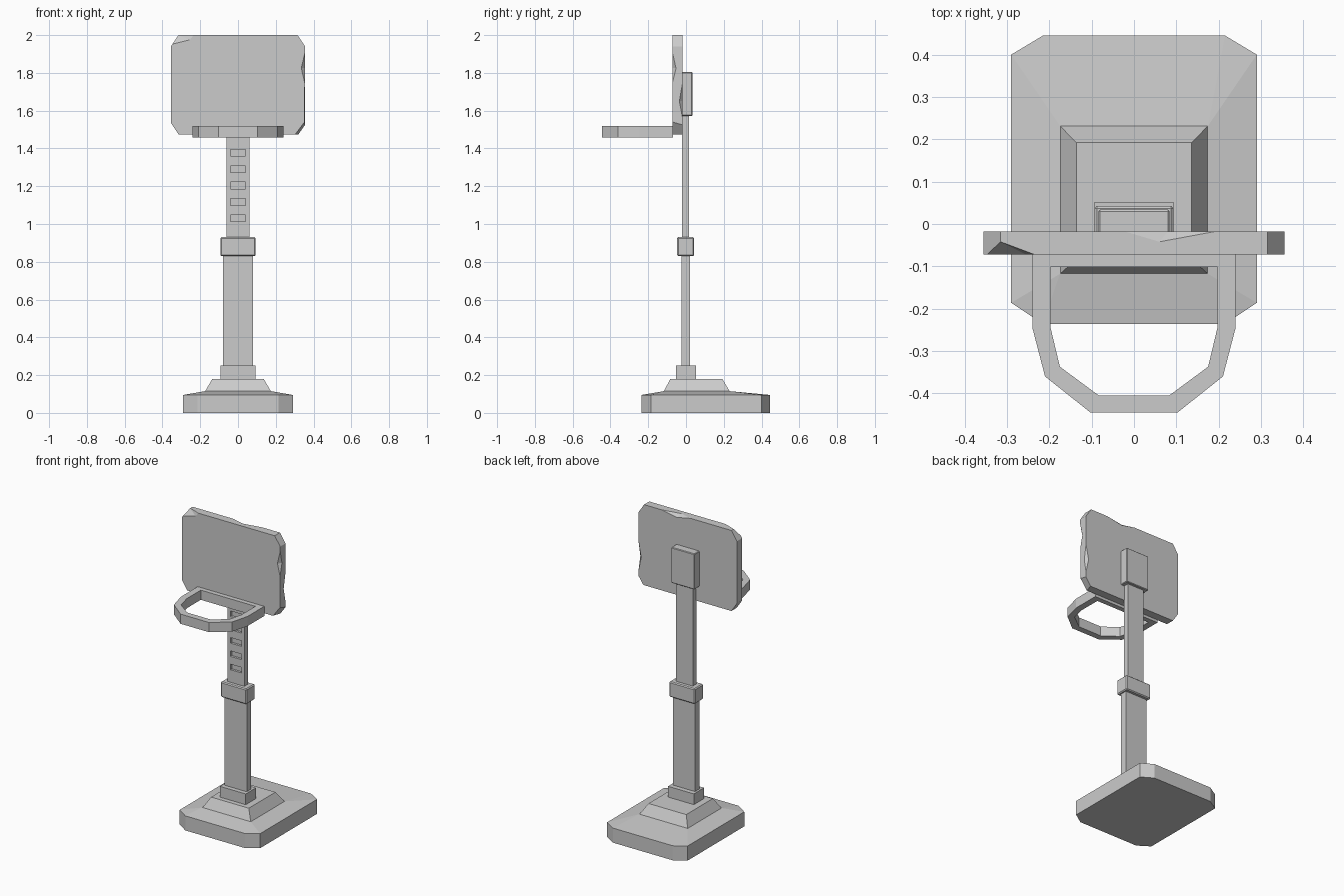
import bpy, bmesh

if "Cube" in bpy.data.objects:
    bpy.data.objects.remove(bpy.data.objects["Cube"])


def finish(bm, name):
    bmesh.ops.recalc_face_normals(bm, faces=bm.faces)
    me = bpy.data.meshes.new(name)
    bm.to_mesh(me)
    bm.free()
    ob = bpy.data.objects.new(name, me)
    bpy.context.collection.objects.link(ob)
    return ob


def add_hull(bm, pts):
    vs = [bm.verts.new(p) for p in pts]
    bmesh.ops.convex_hull(bm, input=vs)


def hull(name, pts):
    bm = bmesh.new()
    add_hull(bm, pts)
    bmesh.ops.dissolve_limit(bm, angle_limit=0.01, verts=bm.verts, edges=bm.edges)
    return finish(bm, name)


def rect(hx, y0, y1, z):
    return [(-hx, y0, z), (hx, y0, z), (hx, y1, z), (-hx, y1, z)]


def box(name, hx, y0, y1, z0, z1, bevel=0):
    ob = hull(name, rect(hx, y0, y1, z0) + rect(hx, y0, y1, z1))
    if bevel:
        m = ob.modifiers.new("bevel", 'BEVEL')
        m.width, m.segments = bevel, 1
    return ob


def cut(ob, cutter):
    cutter.hide_render = True
    cutter.hide_set(True)
    cutter.display_type = 'WIRE'
    m = ob.modifiers.new("cut", 'BOOLEAN')
    m.operation, m.solver, m.object = 'DIFFERENCE', 'EXACT', cutter


# Base: chamfered slab with sloped top, then a raised plinth
octagon = [(s * x, y) for s in (-1, 1)
           for x, y in ((0.215, -0.236), (0.29, -0.186), (0.29, 0.40), (0.215, 0.445))]
hull("base_slab", [(x, y, z) for z in (0, 0.095) for x, y in octagon]
     + rect(0.175, -0.118, 0.232, 0.115))
hull("base_plinth", rect(0.175, -0.118, 0.232, 0.113) + rect(0.136, -0.083, 0.192, 0.18))

# Column
box("base_collar", 0.093, -0.053, 0.052, 0.175, 0.25)
box("lower_pole", 0.08, -0.024, 0.021, 0.24, 0.84)
box("height_clamp", 0.093, -0.047, 0.043, 0.83, 0.93, 0.006)
upper = box("upper_pole", 0.06, -0.02, 0.016, 0.92, 1.6)
box("back_bracket", 0.084, -0.022, 0.034, 1.572, 1.804, 0.004)

# Height adjustment slots
bm = bmesh.new()
for i in range(5):
    z = 1.03 + i * 0.0867
    add_hull(bm, rect(0.04, -0.04, -0.005, z - 0.018) + rect(0.04, -0.04, -0.005, z + 0.018))
cut(upper, finish(bm, "slot_cutter"))

# Backboard with clipped corners
front = [(-0.315, 1.475), (0.303, 1.475), (0.352, 1.54), (0.355, 1.94),
         (0.315, 2.0), (-0.315, 2.0), (-0.355, 1.94), (-0.355, 1.535)]
back = list(front)
back[1:3] = [(0.32, 1.475), (0.355, 1.525)]
bm = bmesh.new()
fv = [bm.verts.new((x, -0.072, z)) for x, z in front]
bv = [bm.verts.new((x, -0.018, z)) for x, z in back]
bm.faces.new(fv)
bm.faces.new(bv[::-1])
for i in range(8):
    j = (i + 1) % 8
    bm.faces.new((fv[i], fv[j], bv[j], bv[i]))
board = finish(bm, "backboard")

# Worn chips along the board edges
bm = bmesh.new()
add_hull(bm, [(0.355, -0.072, 1.91), (0.355, -0.072, 1.74), (0.335, -0.072, 1.825),
              (0.355, -0.052, 1.825), (0.38, -0.09, 1.825)])
add_hull(bm, [(0.355, -0.018, 1.75), (0.355, -0.018, 1.56), (0.335, -0.018, 1.65),
              (0.355, -0.036, 1.65), (0.38, 0.0, 1.65)])
add_hull(bm, [(-0.02, -0.018, 2.0), (0.19, -0.018, 2.0), (0.08, -0.018, 1.98),
              (0.06, -0.042, 2.0), (0.08, 0.0, 2.03)])
add_hull(bm, [(-0.235, -0.072, 2.0), (-0.315, -0.042, 2.0), (-0.355, -0.072, 1.95),
              (-0.255, -0.072, 1.975), (-0.37, -0.10, 2.04)])
cut(board, finish(bm, "chip_cutter"))

# Hoop: flat-sided ring, closed at the board
outer = [(0.24, -0.07), (0.24, -0.245), (0.21, -0.36), (0.103, -0.445)]
inner = [(0.197, -0.102), (0.197, -0.245), (0.175, -0.337), (0.083, -0.405)]
bm = bmesh.new()
rings = []
for half, z in ((outer, 1.457), (outer, 1.52), (inner, 1.52), (inner, 1.457)):
    loop = half + [(-x, y) for x, y in reversed(half)]
    rings.append([bm.verts.new((x, y, z)) for x, y in loop])
for r in range(4):
    a, b = rings[r], rings[(r + 1) % 4]
    for i in range(8):
        j = (i + 1) % 8
        bm.faces.new((a[i], a[j], b[j], b[i]))
finish(bm, "hoop")
